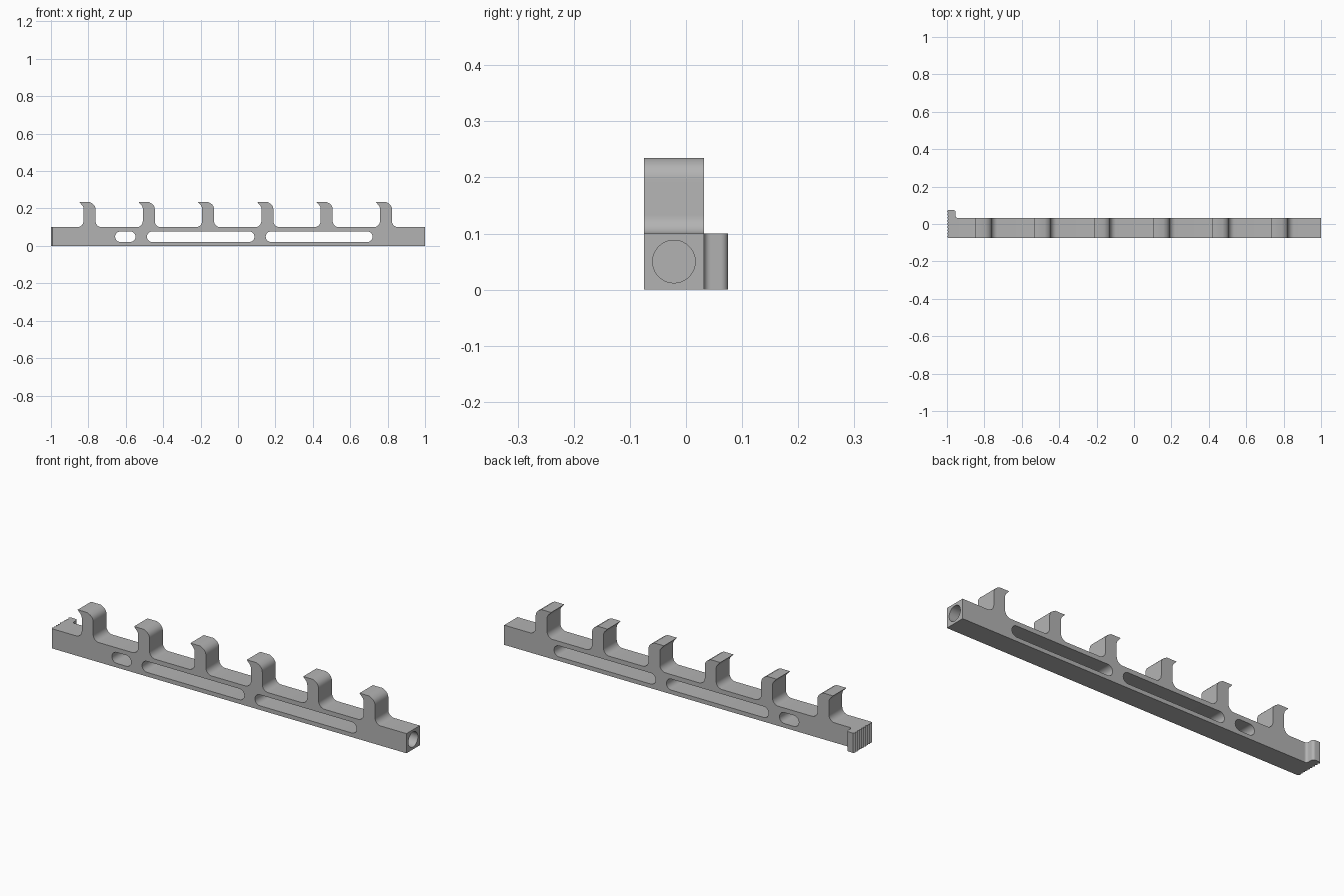
import bpy, bmesh, math
from mathutils import Vector

cube = bpy.data.objects.get("Cube")
if cube:
    bpy.data.objects.remove(cube, do_unlink=True)

grey = bpy.data.materials.new("plain grey")
grey.use_nodes = True
GREY = (0.45, 0.45, 0.45, 1)
grey.diffuse_color = GREY
grey.node_tree.nodes["Principled BSDF"].inputs["Base Color"].default_value = GREY

FRONT, BACK, TAB_BACK, HEIGHT = -0.075, 0.032, 0.075, 0.1


def arc(cx, cz, r, start, end, steps=8):
    """Points on an arc, angles in degrees."""
    angles = [math.radians(start + (end - start) * i / steps) for i in range(steps + 1)]
    return [(cx + r * math.cos(a), cz + r * math.sin(a)) for a in angles]


def prism(name, points, place, depth):
    """Extrude a closed outline; place maps (u, v) to 3D, depth is a vector."""
    bm = bmesh.new()
    face = bm.faces.new([bm.verts.new(place(u, v)) for u, v in points])
    result = bmesh.ops.extrude_face_region(bm, geom=[face])
    moved = [g for g in result["geom"] if isinstance(g, bmesh.types.BMVert)]
    bmesh.ops.translate(bm, verts=moved, vec=Vector(depth))
    bmesh.ops.recalc_face_normals(bm, faces=bm.faces[:])
    mesh = bpy.data.meshes.new(name)
    bm.to_mesh(mesh)
    bm.free()
    obj = bpy.data.objects.new(name, mesh)
    mesh.materials.append(grey)
    bpy.context.collection.objects.link(obj)
    return obj


def combine(target, other, operation):
    """Apply a boolean and remove the helper."""
    bpy.context.view_layer.objects.active = target
    mod = target.modifiers.new(operation, "BOOLEAN")
    mod.operation, mod.solver, mod.object = operation, "EXACT", other
    bpy.ops.object.modifier_apply(modifier=mod.name)
    bpy.data.objects.remove(other, do_unlink=True)


def hook(x):
    """Outline of one hook, left to right, x at the stem centre."""
    left, right, r = x - 0.032, x + 0.032, 0.033
    pts = arc(left - r, HEIGHT + r, r, -90, 0)
    pts += arc(left - 0.03, 0.198, 0.03, 0, 50)
    pts += [(x - 0.055, 0.235), (x, 0.235)]
    pts += arc(right - 0.036, 0.196, 0.036, 65, 0, 5)
    pts += arc(right + r, HEIGHT + r, r, 180, 270)
    return pts


# Bar with its row of hooks
outline = [(-0.97, 0), (-0.97, HEIGHT)]
for i in range(6):
    outline += hook(-0.794 + i * 0.317)
outline += [(1, HEIGHT), (1, 0)]
rail = prism("hook_rail", outline, lambda u, v: (u, FRONT, v), (0, BACK - FRONT, 0))

# Serrated end with a tab behind the bar
teeth, tooth_depth = 9, 0.007
step = (TAB_BACK - FRONT) / teeth
plan = []
for i in range(teeth):
    y = FRONT + i * step
    plan += [(-1 + tooth_depth, y), (-1, y + step / 2)]
plan += [(-1 + tooth_depth, TAB_BACK)]
plan += arc(-0.967, TAB_BACK - 0.013, 0.013, 90, 0, 6)
plan += arc(-0.942, BACK + 0.012, 0.012, 180, 270, 6)
plan += [(-0.942, 0), (-0.942, FRONT)]
end = prism("end_tab", plan, lambda u, v: (u, v, 0), (0, 0, HEIGHT))
combine(rail, end, "UNION")

# Rounded slots through the bar
for x0, x1 in [(-0.657, -0.548), (-0.487, 0.088), (0.148, 0.72)]:
    r, z = 0.028, 0.049
    slot = arc(x0 + r, z, r, 90, 270, 12) + arc(x1 - r, z, r, -90, 90, 12)
    cutter = prism("slot_cutter", slot, lambda u, v: (u, -0.2, v), (0, 0.4, 0))
    combine(rail, cutter, "DIFFERENCE")

# Round socket in the other end
circle = arc(-0.0215, 0.05, 0.038, 0, 360, 40)[:-1]
socket = prism("socket_cutter", circle, lambda u, v: (1.1, u, v), (-0.27, 0, 0))
combine(rail, socket, "DIFFERENCE")

bpy.ops.object.select_all(action="DESELECT")
rail.select_set(True)
bpy.context.view_layer.objects.active = rail
bpy.ops.object.shade_smooth_by_angle(angle=math.radians(30))
